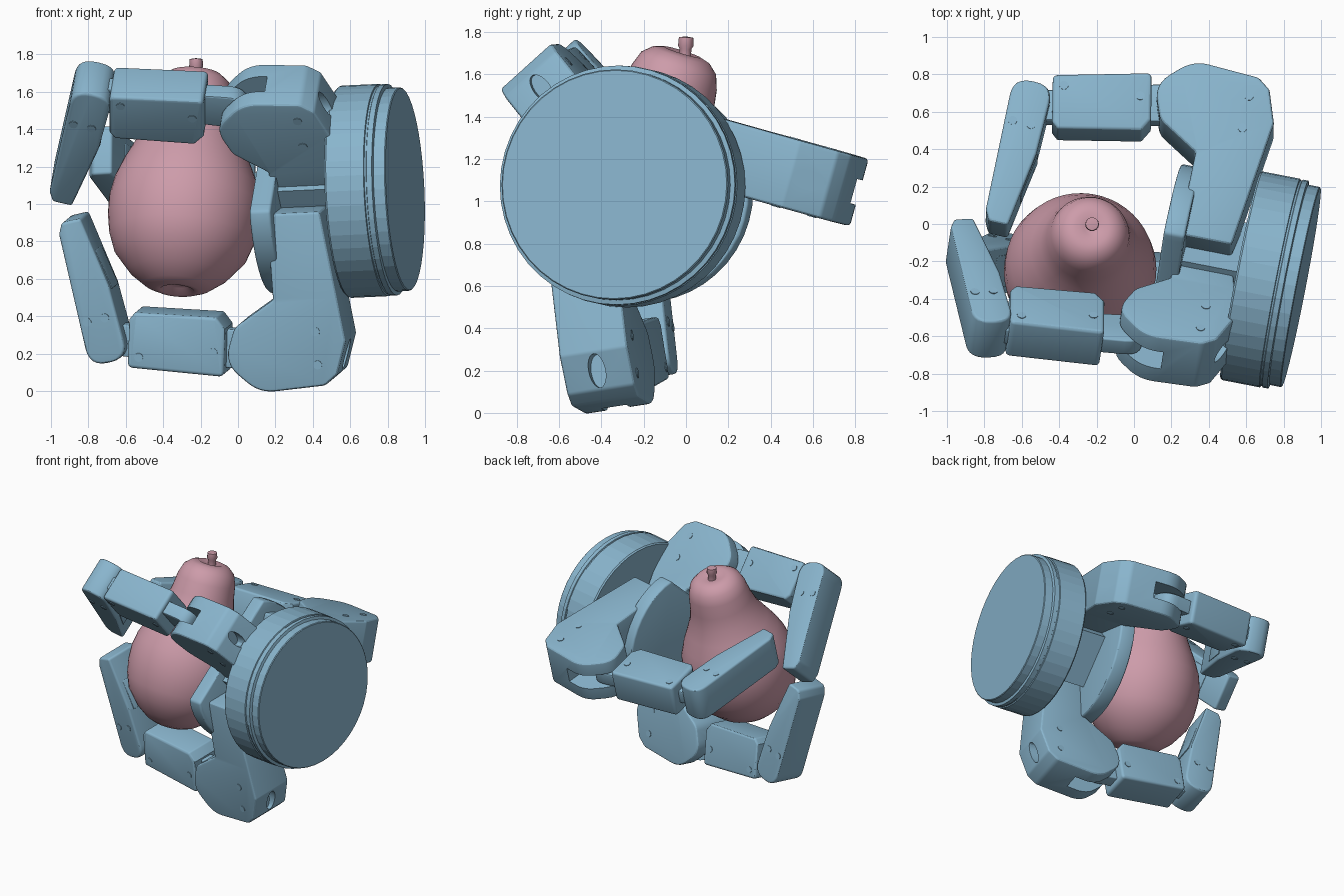
import bpy, bmesh, math
from mathutils import Vector

if "Cube" in bpy.data.objects:
    bpy.data.objects.remove(bpy.data.objects["Cube"])


def material(name, rgb):
    m = bpy.data.materials.new(name)
    m.use_nodes = True
    m.diffuse_color = (*rgb, 1)
    m.node_tree.nodes["Principled BSDF"].inputs["Base Color"].default_value = (*rgb, 1)
    return m


BLUE = material("soft blue", (0.25, 0.46, 0.61))
PINK = material("dusty pink", (0.61, 0.33, 0.40))

# Gripper frame: N points out of the back of the base, ORIGIN is the base's inner face
N = Vector((0.98, -0.19, 0.045)).normalized()
ORIGIN = Vector((0.57, -0.275, 1.065))


def select(ob):
    bpy.ops.object.select_all(action='DESELECT')
    ob.select_set(True)
    bpy.context.view_layer.objects.active = ob


def smooth(ob, angle):
    select(ob)
    bpy.ops.object.shade_smooth_by_angle(angle=math.radians(angle))


def finish(name, bm, mat, bevel=0.0, angle=30):
    bmesh.ops.recalc_face_normals(bm, faces=bm.faces)
    mesh = bpy.data.meshes.new(name)
    bm.to_mesh(mesh)
    bm.free()
    mesh.materials.append(mat)
    ob = bpy.data.objects.new(name, mesh)
    bpy.context.collection.objects.link(ob)
    select(ob)
    if bevel:
        mod = ob.modifiers.new("bevel", 'BEVEL')
        mod.width, mod.segments, mod.limit_method = bevel, 3, 'ANGLE'
        mod.angle_limit = math.radians(40)
        bpy.ops.object.modifier_apply(modifier=mod.name)
    if angle:
        smooth(ob, angle)
    return ob


def cut(ob, cutter):
    select(ob)
    mod = ob.modifiers.new("cut", 'BOOLEAN')
    mod.operation, mod.object, mod.solver = 'DIFFERENCE', cutter, 'EXACT'
    bpy.ops.object.modifier_apply(modifier=mod.name)
    bpy.data.objects.remove(cutter)
    smooth(ob, 20)


def fillet(corners, steps=6):
    """Round the corners (a, b, radius) of a polygon."""
    out = []
    for i, (a, b, rad) in enumerate(corners):
        p = Vector((a, b))
        to_prev = Vector(corners[i - 1][:2]) - p
        to_next = Vector(corners[(i + 1) % len(corners)][:2]) - p
        if rad == 0:
            out.append(p)
            continue
        reach = rad / math.tan(to_prev.angle(to_next) / 2)
        reach = min(reach, 0.49 * to_prev.length, 0.49 * to_next.length)
        s, e = p + to_prev.normalized() * reach, p + to_next.normalized() * reach
        for k in range(steps + 1):
            t = k / steps
            out.append(s * (1 - t) ** 2 + p * 2 * t * (1 - t) + e * t * t)
    return out


def bridge(name, rings, bevel=0.0):
    """Close two matching outlines into a solid."""
    bm = bmesh.new()
    low, high = [[bm.verts.new(p) for p in ring] for ring in rings]
    bm.faces.new(low)
    bm.faces.new(high)
    for i in range(len(low)):
        j = (i + 1) % len(low)
        bm.faces.new((low[i], low[j], high[j], high[i]))
    return finish(name, bm, BLUE, bevel)


def prism(name, frame, pts, t0, t1, bevel=0.0):
    """Extrude a (depth, radial) outline sideways from t0 to t1."""
    return bridge(name, [[frame(p[0], p[1], t) for p in pts] for t in (t0, t1)], bevel)


def lathe(name, profile, start, axis, segments, mat, angle=30):
    """Revolve (distance, radius) points around an axis."""
    rot = axis.to_track_quat('Z', 'Y').to_matrix()
    bm = bmesh.new()
    verts = [bm.verts.new(start + rot @ Vector((r, 0, s))) for s, r in profile]
    edges = [bm.edges.new(pair) for pair in zip(verts, verts[1:])]
    bmesh.ops.spin(bm, geom=verts + edges, cent=start, axis=axis,
                   angle=math.tau, steps=segments)
    bmesh.ops.remove_doubles(bm, verts=bm.verts, dist=0.0005)
    return finish(name, bm, mat, angle=angle)


def make_frame(ry, rz):
    """Frame whose radial direction looks like (ry, rz) from behind the base."""
    r = Vector((-(N.y * ry + N.z * rz) / N.x, ry, rz)).normalized()
    t = N.cross(r)
    return lambda d, rad, side: ORIGIN - N * d + r * rad + t * side


# Base: stepped round housing
lathe("base_housing", [(0, 0), (0, .56), (.01, .568), (.215, .568), (.218, .56), (.228, .56),
                       (.231, .566), (.26, .566), (.265, .545), (.325, .545), (.33, .54), (.33, 0)],
      ORIGIN, N, 44, BLUE, angle=0)

# Palm: round plate with one straight side, on a central core
thumb = make_frame(-0.656, 0.755)
angles = [math.tau * k / 44 for k in range(44)]
outline = [(min(0.525 * math.cos(a), 0.275 + 0.002 * math.cos(a)), 0.525 * math.sin(a))
           for a in angles]
bridge("palm_plate", [[thumb(d, u, v) for u, v in outline] for d in (0.31, 0.425)], 0.015)
prism("palm_core", thumb, [(-.01, -.2), (.33, -.2), (.33, .2), (-.01, .2)], -.2, .2)


def screws(name, frame, points, side, half):
    """Thin round screw heads on both cheeks of a part."""
    for k, (d, r) in enumerate(points):
        ring = [(d + .024 * math.cos(math.tau * i / 12), r + .024 * math.sin(math.tau * i / 12))
                for i in range(12)]
        for s, label in ((-1, "a"), (1, "b")):
            face = side + s * half
            prism(f"{name}_screw_{k}{label}", frame, ring, face - .004, face + .004)


def finger(name, ry, rz, side, top, reach, link_start, link_end, joint, tip):
    frame = make_frame(ry, rz)

    # Arm and forked knuckle
    knuckle = prism(name + "_knuckle", frame, fillet([
        (.10, top - .025, .06), (reach - .18, top, .2), (reach, top - .17, .2),
        (reach - .07, top - .36, .1), (.35, top - .50, .02), (.35, .04, 0), (.06, .04, 0),
        (.0, top - .5, 0), (-.03, top - .26, .04), (.03, top - .08, .04)]),
        side - .165, side + .165, .018)
    slot = [(.30, top - .27), (.8, top - .27), (.8, top + .1), (.30, top + .1)]
    cut(knuckle, prism("slot_cutter", frame, slot, side - .06, side + .06))
    bm = bmesh.new()
    bmesh.ops.create_cone(bm, cap_ends=True, segments=24, radius1=1, radius2=1, depth=2)
    for v in bm.verts:
        v.co = frame(v.co.z * .06, top - .17 + v.co.x * .08, side + v.co.y * .04)
    cut(knuckle, finish("oval_cutter", bm, BLUE))
    screws(name + "_knuckle", frame, [(.13, top - .14), (.13, top - .32)], side, .165)

    # First link: padded block on a narrow tongue that runs into both joints
    start, end, joint, tip = [Vector(p) for p in (link_start, link_end, joint, tip)]
    along = (end - start).normalized()
    up = Vector((-along.y, along.x))
    corner = lambda p, a, u, rad: (*(p + along * a + up * u), rad)
    prism(name + "_link", frame, fillet([
        corner(start, .0, -.11, .0), corner(start, .05, -.17, .02), corner(end, -.03, -.17, .02),
        corner(end, .0, -.13, .0), corner(end, .0, .13, .03), corner(start, .0, .15, .03)]),
        side - .125, side + .125, .04)
    prism(name + "_tongue", frame, fillet([
        corner(start, -.22, -.1, .1), corner(joint, .05, -.09, .05),
        corner(joint, .05, .07, .05), corner(start, -.22, .12, .1)]),
        side - .05, side + .05, .008)
    screws(name + "_link", frame, [start + along * .06 + up * .02,
                                   end - along * .06 + up * .07], side, .125)

    # Fingertip: tapered, rounded at the joint, with a pad on the gripping side
    run = (tip - joint).normalized()
    out = Vector((-run.y, run.x))
    spot = lambda a, u, rad=0: (*(joint + run * a + out * u), rad)
    size = (tip - joint).length
    prism(name + "_tip", frame, fillet([
        spot(-.11, -.12, .1), spot(-.11, .1, .1), spot(size - .04, .08, .05),
        spot(size + .02, .05, .03), spot(size + .02, -.055, .02), spot(.28, -.115, .05)]),
        side - .135, side + .135, .035)
    prism(name + "_pad", frame, [spot(.27, -.122), spot(size - .17, -.085),
                                 spot(size - .17, -.04), spot(.27, -.04)],
          side - .09, side + .09, .004)
    screws(name + "_tip", frame, [spot(.13, .05)[:2], spot(.13, -.05)[:2]], side, .135)


finger("thumb", -.656, .755, 0, .80, .59, (.65, .65), (1.15, .73), (1.26, .79), (1.50, .14))
finger("lower_finger", .14, -.99, -.27, 1.005, .64, (.64, .765), (1.16, .71),
       (1.30, .70), (1.42, .05))
finger("rear_finger", .96, -.27, .27, 1.005, .64, (.64, .755), (1.16, .66),
       (1.29, .62), (1.31, -.06))

# Pear with a leaning neck and a short stem
PEAR = Vector((-.325, -.38, .54))
LEAN = Vector((.10, .36, 1.16)).normalized()
lathe("pear_body", [(.04, 0), (.03, .06), (0, .09), (.0, .12), (.025, .18), (.09, .265), (.2, .355),
                    (.3, .39), (.4, .405), (.5, .405), (.6, .385), (.7, .345), (.8, .295),
                    (.9, .25), (1.0, .225), (1.1, .21), (1.17, .185), (1.21, .14), (1.225, .09),
                    (1.21, .04), (1.2, 0)], PEAR, LEAN, 48, PINK, angle=60)
lathe("pear_stem", [(0, 0), (0, .03), (.055, .028), (.07, .037), (.11, .035), (.115, 0)],
      Vector((-.224, -.005, 1.665)), Vector((0, 0.05, 1)).normalized(), 14, PINK, angle=40)
